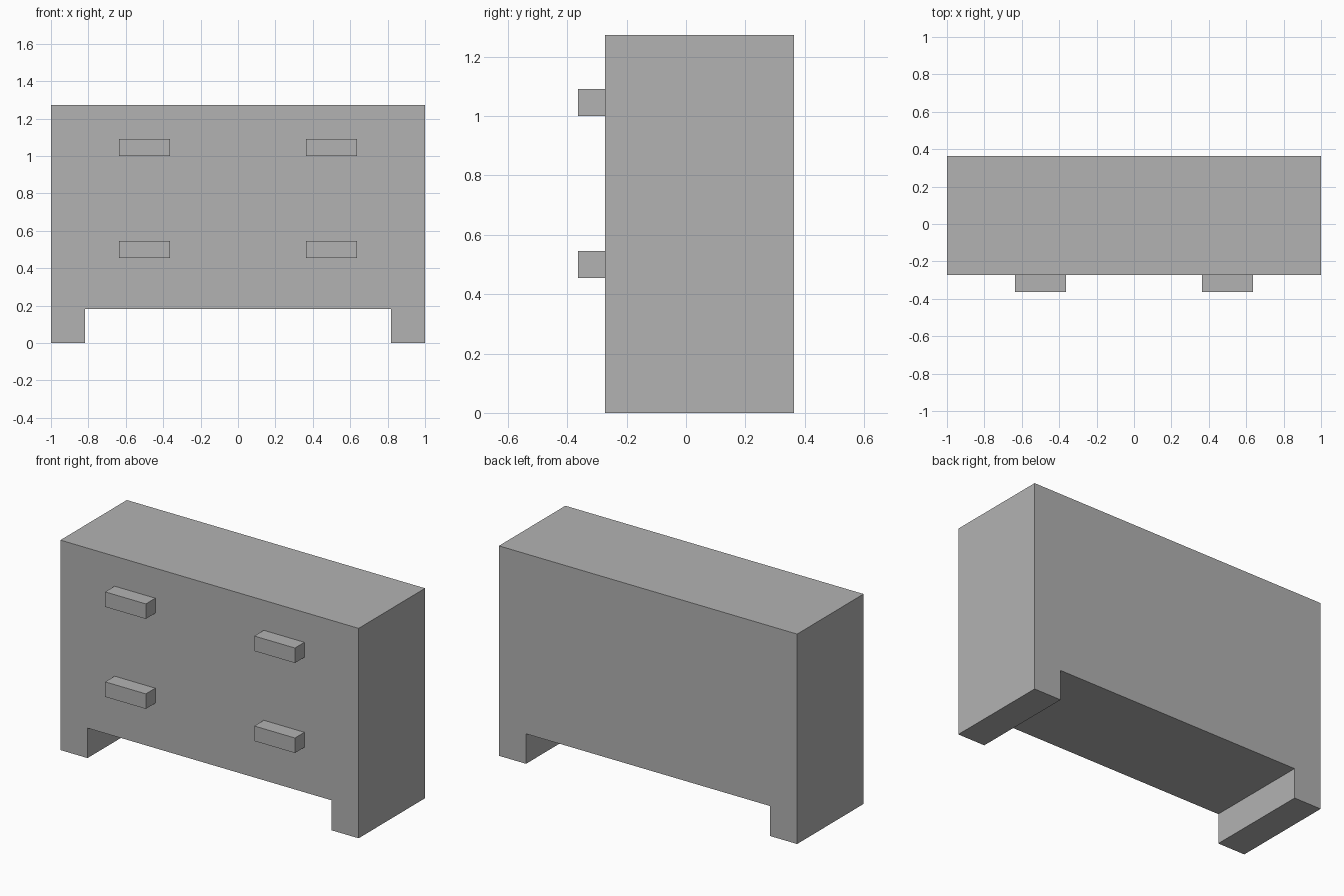
import bpy
import bmesh
from mathutils import Matrix, Vector

if "Cube" in bpy.data.objects:
    bpy.data.objects.remove(bpy.data.objects["Cube"], do_unlink=True)

U = 1 / 11  # module that all the proportions share

grey = bpy.data.materials.new("plain grey")
colour = (0.448, 0.448, 0.448, 1)
grey.use_nodes = True
grey.diffuse_color = colour
grey.node_tree.nodes["Principled BSDF"].inputs["Base Color"].default_value = colour


def add_object(name, bm):
    bmesh.ops.recalc_face_normals(bm, faces=bm.faces)
    mesh = bpy.data.meshes.new(name)
    bm.to_mesh(mesh)
    bm.free()
    mesh.materials.append(grey)
    obj = bpy.data.objects.new(name, mesh)
    bpy.context.collection.objects.link(obj)
    return obj


# Cabinet: front profile with the two side feet, extruded from front to back
half = [(0, 2), (9, 2), (9, 0), (11, 0), (11, 14)]
profile = half[1:] + [(-x, z) for x, z in reversed(half[1:])]
bm = bmesh.new()
front = bm.faces.new([bm.verts.new((x * U, -3 * U, z * U)) for x, z in profile])
back = bmesh.ops.extrude_face_region(bm, geom=[front])
bmesh.ops.translate(bm, vec=(0, 7 * U, 0),
                    verts=[g for g in back["geom"] if isinstance(g, bmesh.types.BMVert)])
# The extrusion keeps the first face, which closes the front
if not front.is_valid or all(f.normal.y == 0 for f in bm.faces):
    bmesh.ops.holes_fill(bm, edges=bm.edges)
bmesh.ops.holes_fill(bm, edges=[e for e in bm.edges if e.is_boundary])
add_object("cabinet", bm)

# Drawer handles: one block per side on each of the two drawers
for row, z in (("lower", 5.5), ("upper", 11.5)):
    for side, sign in (("left", 1), ("right", -1)):
        bm = bmesh.new()
        size = Matrix.Diagonal(Vector((3 * U, U, U, 1)))
        bmesh.ops.create_cube(bm, size=1, matrix=size)
        handle = add_object(f"{row}_{side}_handle", bm)
        handle.location = (sign * 5.5 * U, -3.5 * U, z * U)
